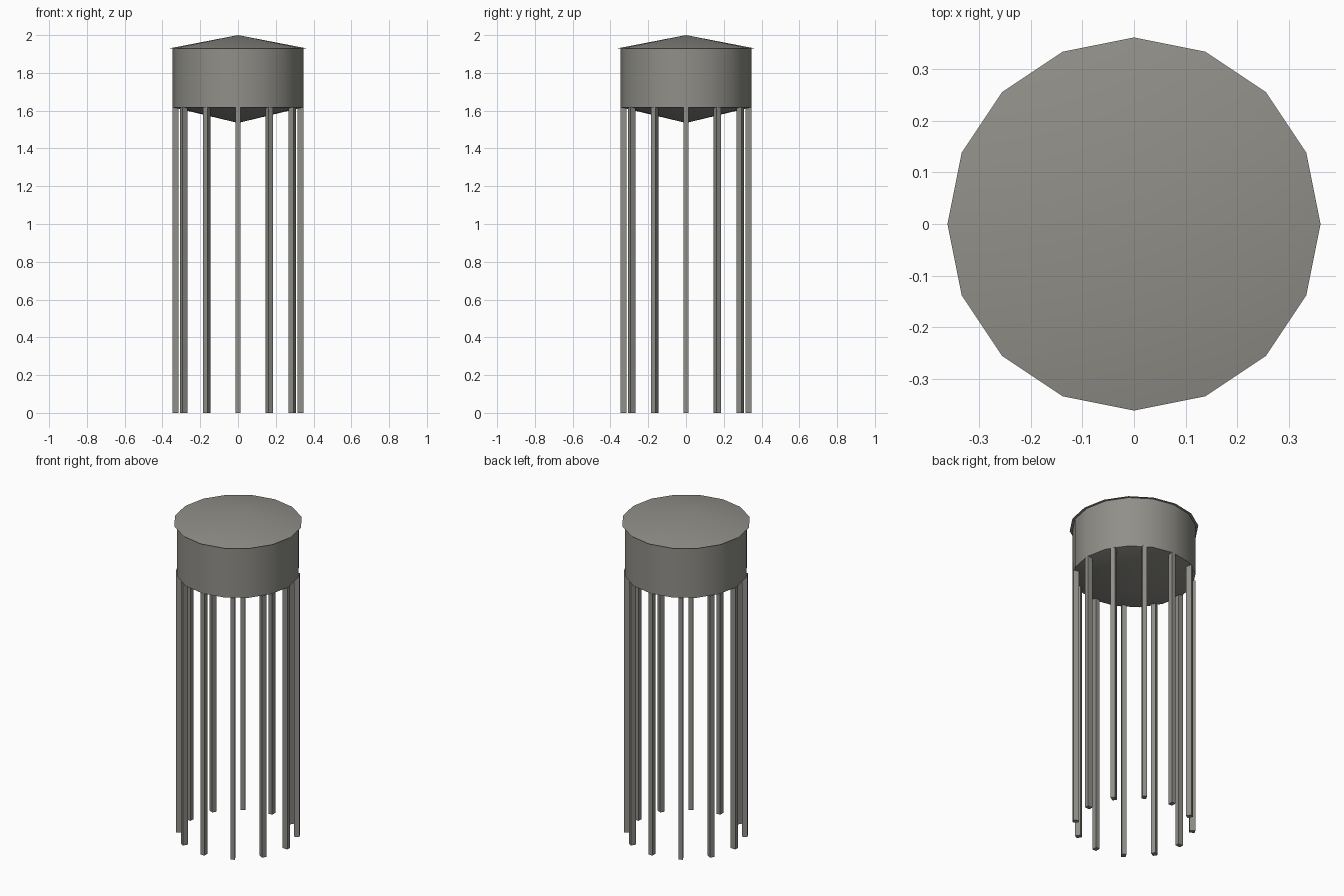
import bpy, bmesh, math
from mathutils import Matrix

if "Cube" in bpy.data.objects:
    bpy.data.objects.remove(bpy.data.objects["Cube"])

grey = bpy.data.materials.new("warm grey metal")
grey.diffuse_color = (0.28, 0.275, 0.25, 1)
grey.use_nodes = True
grey.node_tree.nodes["Principled BSDF"].inputs["Base Color"].default_value = grey.diffuse_color


def finish(bm, name):
    bmesh.ops.recalc_face_normals(bm, faces=bm.faces)
    mesh = bpy.data.meshes.new(name)
    bm.to_mesh(mesh)
    bm.free()
    mesh.materials.append(grey)
    ob = bpy.data.objects.new(name, mesh)
    bpy.context.collection.objects.link(ob)
    bpy.ops.object.select_all(action='DESELECT')
    ob.select_set(True)
    bpy.context.view_layer.objects.active = ob
    bpy.ops.object.shade_smooth_by_angle(angle=math.radians(30))
    return ob


def lathe(name, profile, sides=16):
    """Revolve (radius, z) points; a zero radius makes a tip."""
    bm = bmesh.new()
    rings = []
    for r, z in profile:
        if r == 0:
            rings.append([bm.verts.new((0, 0, z))] * sides)
        else:
            rings.append([bm.verts.new((r * math.cos(math.tau * i / sides),
                                        r * math.sin(math.tau * i / sides), z))
                          for i in range(sides)])
    for a, b in zip(rings, rings[1:]):
        for i in range(sides):
            j = (i + 1) % sides
            bm.faces.new(list(dict.fromkeys((a[i], a[j], b[j], b[i]))))
    return finish(bm, name)


# Tank drum with shallow conical bottom
lathe("tank", [(0, 1.535), (0.346, 1.618), (0.346, 1.93), (0, 1.93)])

# Overhanging conical roof
lathe("roof", [(0, 1.928), (0.362, 1.93), (0, 2.0)])

# Ring of twelve radially turned legs
TOP = 1.62
for k in range(12):
    bm = bmesh.new()
    m = (Matrix.Rotation(math.tau * k / 12, 4, 'Z')
         @ Matrix.Translation((0.331, 0, TOP / 2))
         @ Matrix.Diagonal((0.032, 0.026, TOP, 1)))
    bmesh.ops.create_cube(bm, size=1, matrix=m)
    finish(bm, f"leg_{k + 1}")
